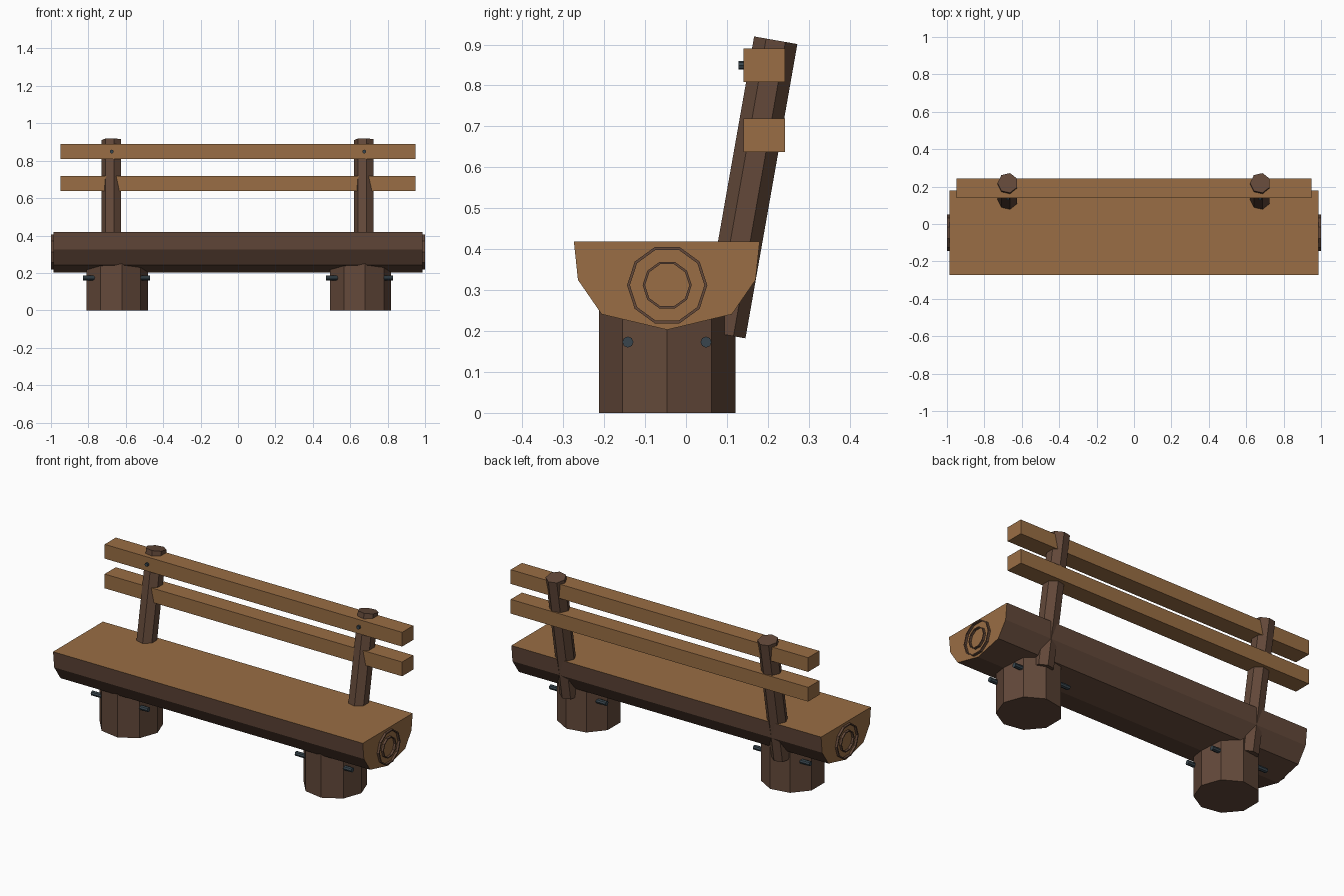
import bpy, bmesh, math
from mathutils import Matrix, Vector

cube = bpy.data.objects.get("Cube")
if cube:
    bpy.data.objects.remove(cube, do_unlink=True)


def material(name, rgb):
    m = bpy.data.materials.new(name)
    m.use_nodes = True
    m.diffuse_color = (*rgb, 1)
    m.node_tree.nodes["Principled BSDF"].inputs["Base Color"].default_value = (*rgb, 1)
    return m


WOOD = material("cut wood", (0.32, 0.155, 0.058))
BARK = material("bark", (0.125, 0.066, 0.042))
STEEL = material("dark steel", (0.04, 0.06, 0.075))


def finish(name, bm, *mats):
    bmesh.ops.recalc_face_normals(bm, faces=bm.faces)
    mesh = bpy.data.meshes.new(name)
    bm.to_mesh(mesh)
    bm.free()
    for m in mats:
        mesh.materials.append(m)
    ob = bpy.data.objects.new(name, mesh)
    bpy.context.collection.objects.link(ob)
    return ob


def prism(name, start, end, radius, sides, mat, turn=0):
    """Flat-sided cylinder between two points."""
    a, b = Vector(start), Vector(end)
    axis = b - a
    bm = bmesh.new()
    place = (Matrix.Translation((a + b) / 2)
             @ Vector((0, 0, 1)).rotation_difference(axis).to_matrix().to_4x4()
             @ Matrix.Rotation(turn, 4, 'Z'))
    bmesh.ops.create_cone(bm, cap_ends=True, segments=sides, radius1=radius,
                          radius2=radius, depth=axis.length)
    # put a corner on the local x axis
    first = max(bm.verts, key=lambda v: v.co.x).co
    bm.transform(Matrix.Rotation(-math.atan2(first.y, first.x), 4, 'Z'))
    bm.transform(place)
    return finish(name, bm, mat)


def box(name, low, high, mat):
    low, high = Vector(low), Vector(high)
    bm = bmesh.new()
    bmesh.ops.create_cube(bm, size=1)
    bm.transform(Matrix.Translation((low + high) / 2)
                 @ Matrix.Diagonal((*(high - low), 1)))
    return finish(name, bm, mat)


def growth_ring(name, x0, x1, outer, inner, sides=10):
    """Raised ring on the end of the log."""
    bm = bmesh.new()
    loops = []
    for x, r in ((x0, outer), (x1, outer), (x1, inner), (x0, inner)):
        loops.append([bm.verts.new((x, -0.046 + r * math.cos(i * math.tau / sides),
                                    0.312 + r * math.sin(i * math.tau / sides)))
                      for i in range(sides)])
    for k in range(4):
        p, q = loops[k], loops[(k + 1) % 4]
        for i in range(sides):
            j = (i + 1) % sides
            bm.faces.new((p[i], p[j], q[j], q[i]))
    return finish(name, bm, BARK)


# Half-log seat: bark round the sides, cut wood on top and ends
profile = [(-0.274, 0.419), (0.18, 0.419), (0.17, 0.325), (0.112, 0.241),
           (-0.046, 0.203), (-0.206, 0.241), (-0.264, 0.325)]
bm = bmesh.new()
face = bm.faces.new([bm.verts.new((-0.987, y, z)) for y, z in profile])
grown = bmesh.ops.extrude_face_region(bm, geom=[face], use_keep_orig=True)
bmesh.ops.translate(bm, vec=(1.974, 0, 0),
                    verts=[g for g in grown["geom"] if isinstance(g, bmesh.types.BMVert)])
bmesh.ops.recalc_face_normals(bm, faces=bm.faces)
for f in bm.faces:
    f.material_index = 0 if abs(f.normal.x) > 0.9 or f.normal.z > 0.9 else 1
finish("seat", bm, WOOD, BARK)

# Backrest slats
box("lower_slat", (-0.948, 0.14, 0.637), (0.948, 0.242, 0.719), WOOD)
box("upper_slat", (-0.948, 0.14, 0.808), (0.948, 0.242, 0.89), WOOD)

lean = math.radians(10)
for side, s in (("right", -1), ("left", 1)):
    # Growth rings on the log end
    growth_ring(f"{side}_outer_ring", s * 0.98, s, 0.098, 0.091)
    growth_ring(f"{side}_inner_ring", s * 0.98, s, 0.06, 0.054)

    # Stump leg with two through rods
    prism(f"{side}_leg", (s * 0.65, -0.046, 0), (s * 0.65, -0.046, 0.3), 0.169, 9, BARK)
    for where, y in (("front", -0.142), ("back", 0.049)):
        prism(f"{side}_{where}_rod", (s * 0.65 - 0.18, y, 0.173),
              (s * 0.65 + 0.18, y, 0.173), 0.0135, 8, STEEL)

    # Leaning post and the bolt through the upper slat
    x, y, z, length = s * 0.675, 0.0925, 0.1915, 0.73
    prism(f"{side}_post", (x, y, z),
          (x, y + length * math.sin(lean), z + length * math.cos(lean)),
          0.055, 7, BARK, math.pi)
    prism(f"{side}_bolt", (x, 0.128, 0.849), (x, 0.17, 0.849), 0.0105, 8, STEEL)
